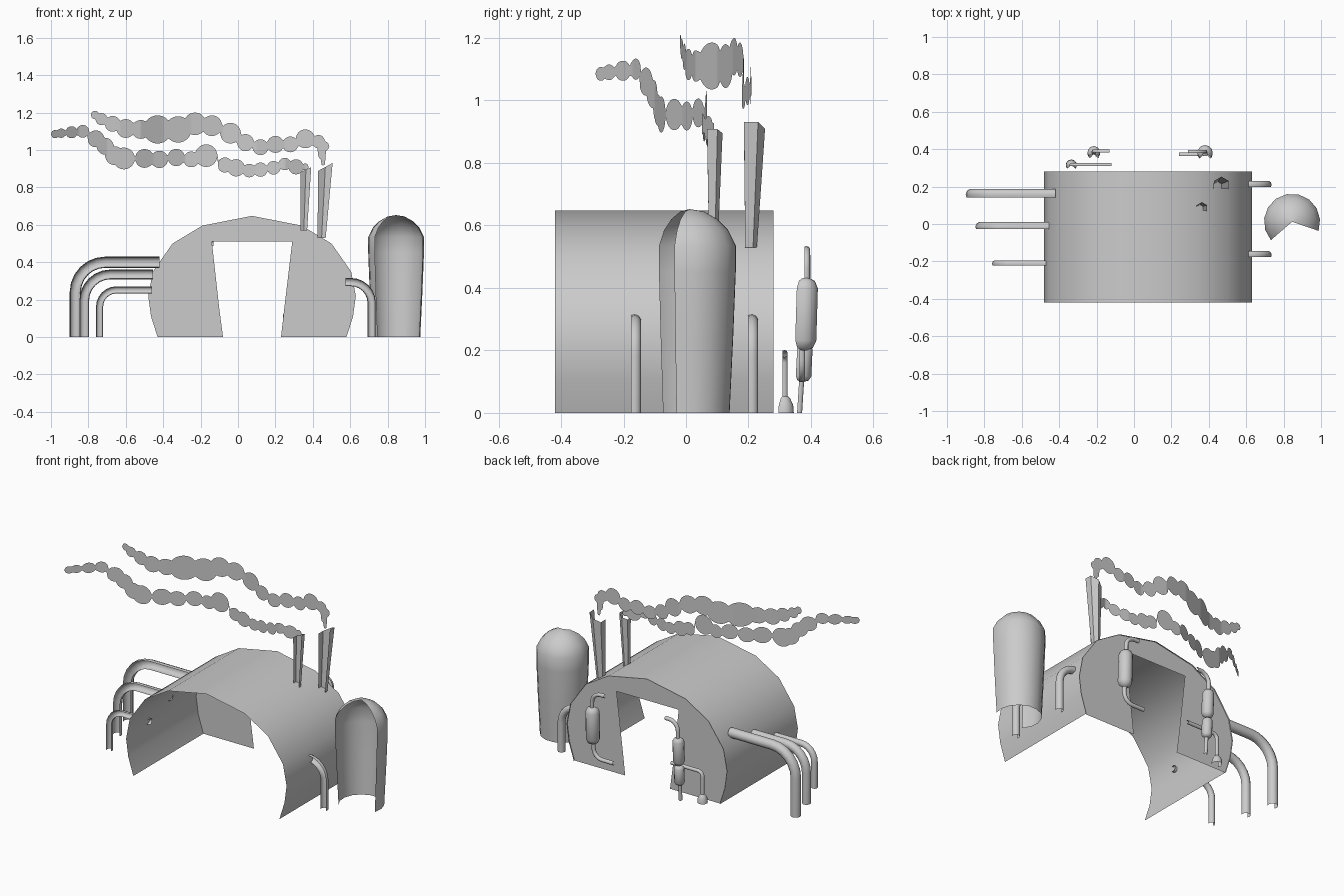
import bpy, math
from mathutils import Vector as V

if "Cube" in bpy.data.objects:
    bpy.data.objects.remove(bpy.data.objects["Cube"])


def make(name, verts, faces, angle=50):
    me = bpy.data.meshes.new(name)
    me.from_pydata([tuple(v) for v in verts], [], faces)
    me.update()
    ob = bpy.data.objects.new(name, me)
    bpy.context.collection.objects.link(ob)
    bpy.ops.object.select_all(action='DESELECT')
    ob.select_set(True)
    bpy.context.view_layer.objects.active = ob
    bpy.ops.object.shade_smooth_by_angle(angle=math.radians(angle))
    return ob


def tube(name, path, radii, seg=7, span=120, rot=0, slant=0):
    """Sweep of an arc section whose open side faces the front."""
    path = [V(p) for p in path]
    if not isinstance(radii, (list, tuple)):
        radii = [radii] * len(path)
    verts, faces, w = [], [], seg + 1
    for i, (p, r) in enumerate(zip(path, radii)):
        d = (path[min(i + 1, len(path) - 1)] - path[max(i - 1, 0)]).normalized()
        n = V((0, 1, 0))
        n = (n - d * n.dot(d)).normalized()
        b = d.cross(n)
        for j in range(w):
            a = math.radians(rot - span + 2 * span * j / seg)
            q = p + n * r * math.cos(a) + b * r * math.sin(a)
            if i == len(path) - 1:
                q.z += slant * (q.x - p.x)
            verts.append(q)
    for i in range(len(path) - 1):
        for j in range(seg):
            k = i * w + j
            faces.append((k, k + 1, k + 1 + w, k + w))
    return make(name, verts, faces)


def elbow(a, c, b, R, n=6):
    """Path a -> b with a rounded right-angle corner at c."""
    a, b, c = V(a), V(b), V(c)
    p, q = c + (a - c).normalized() * R, c + (b - c).normalized() * R
    m = p + q - c
    arc = [m + (p - m) * math.cos(t) + (q - m) * math.sin(t)
           for t in [math.pi / 2 * i / n for i in range(n + 1)]]
    return [a] + arc + [b]


# Barrel-vault shell and back wall with doorway
half = [(.505, 0), (.54, .11), (.555, .22), (.53, .35), (.425, .5), (.265, .596)]
CX = .075
prof = [(CX - x, z) for x, z in half] + [(CX, .648)] + [(CX + x, z) for x, z in reversed(half)]
n = len(prof)
make("vault_shell",
     [(x, -.42, z) for x, z in prof] + [(x, .28, z) for x, z in prof],
     [(i, i + 1, n + i + 1, n + i) for i in range(n - 1)])
door = [(.23, 0), (.247, .15), (.29, .51), (-.14, .51), (-.1, .15), (-.08, 0)]
outline = prof + door
make("back_wall", [(x, .272, z) for x, z in outline], [tuple(range(len(outline)))])

# Storage tank, open at the front
tube("storage_tank", [(.845, .012, z) for z in (0, .25, .45, .535, .585, .62, .645, .652)],
     [.13, .142, .15, .15, .125, .09, .045, .001], seg=10, rot=11)

# Large pipes on the left
for nm, x0, x1, y, z, r, R in [("upper", -.42, -.87, .158, .4, .03, .16),
                               ("middle", -.455, -.822, -.015, .335, .026, .14),
                               ("lower", -.46, -.74, -.212, .252, .019, .09)]:
    tube("left_pipe_" + nm, elbow((x0, y, z), (x1, y, z), (x1, y, 0), R), r)

# Small pipes on the right
for nm, y in (("back", .21), ("front", -.165)):
    tube("right_pipe_" + nm, elbow((.575, y, .294), (.714, y, .294), (.714, y, 0), .11), .022)

# Tapered smokestacks
tube("tall_stack", [(.447, .202, .53), (.467, .208, .91)], [.025, .045], seg=4, slant=.6)
tube("short_stack", [(.352, .083, .57), (.363, .084, .895)], [.02, .033], seg=4, slant=.5)


# Canisters and piping on the back wall
def canister(name, x, y0, y1, z0, z1, r):
    prof = [(0, .3), (.04, .75), (.14, 1), (.86, 1), (.96, .75), (1, .3)]
    tube(name, [(x, y0 + (y1 - y0) * t, z0 + (z1 - z0) * t) for t, _ in prof],
         [r * k for _, k in prof], seg=8, span=130)


canister("right_canister", .38, .375, .382, .2, .432, .041)
tube("right_canister_top_pipe",
     elbow((.38, .385, .42), (.38, .385, .522), (.29, .385, .522), .06), .012)
tube("right_canister_bottom_pipe",
     elbow((.38, .37, .21), (.38, .37, .11), (.24, .37, .11), .06), .012)
canister("left_canister_upper", -.215, .376, .384, .225, .4, .034)
canister("left_canister_lower", -.215, .37, .376, .1, .222, .03)
tube("left_canister_top_pipe",
     elbow((-.215, .387, .39), (-.215, .387, .5), (-.13, .387, .5), .06), .012)
tube("left_canister_drain", [(-.215, .361, 0), (-.215, .368, .11)], .011)
tube("valve_pipe", elbow((-.12, .315, .19), (-.335, .315, .19), (-.335, .315, .04), .03), .011)
tube("valve_cap", [(-.335, .315, z) for z in (0, .025, .045, .056)],
     [.03, .028, .019, .008], seg=8, span=130)


# Flat scalloped smoke trails: envelope of overlapping puffs
def lerp(pts, x):
    pts = sorted(pts)
    for p, q in zip(pts, pts[1:]):
        if x <= q[0]:
            t = max(0, (x - p[0]) / max(q[0] - p[0], 1e-6))
            return p[1] + (q[1] - p[1]) * t
    return pts[-1][1]


def smoke(name, puffs, plan, steps=220):
    lo = min(c - r for c, _, r in puffs)
    hi = max(c + r for c, _, r in puffs)
    mid = [(c, z) for c, z, _ in puffs]
    verts, faces = [], []
    for i in range(steps + 1):
        x = lo + (hi - lo) * i / steps
        zs = []
        for c, z, r in puffs:
            if abs(x - c) <= r + 1e-6:
                h = math.sqrt(max(0, r * r - (x - c) ** 2))
                zs += [z - h, z + h]
        if not zs:
            m = lerp(mid, x)
            zs = [m - .012, m + .012]
        y = lerp(plan, x)
        verts += [(x, y, min(zs)), (x, y, max(zs))]
        if i:
            k = 2 * i
            faces.append((k - 2, k, k + 1, k - 1))
    make(name, verts, faces)


smoke("upper_smoke",
      [(.455, .93, .012), (.447, .97, .018), (.463, 1.02, .025), (.43, 1.045, .035),
       (.36, 1.06, .05), (.28, 1.03, .042), (.2, 1.03, .045), (.12, 1.015, .042),
       (.04, 1.04, .045), (-.04, 1.09, .055), (-.14, 1.13, .055), (-.23, 1.14, .06),
       (-.32, 1.11, .07), (-.43, 1.11, .075), (-.52, 1.11, .05), (-.6, 1.115, .05),
       (-.67, 1.14, .042), (-.73, 1.165, .032), (-.765, 1.188, .022)],
      [(.46, .21), (.25, .205), (.1, .18), (-.08, .185), (-.25, .15), (-.4, .1),
       (-.52, .03), (-.63, 0), (-.78, -.02)])
smoke("lower_smoke",
      [(.36, .91, .018), (.31, .91, .04), (.25, .925, .033), (.19, .905, .036),
       (.12, .895, .038), (.06, .89, .036), (-.01, .905, .046), (-.07, .92, .04),
       (-.17, .97, .06), (-.25, .95, .042), (-.33, .96, .046), (-.42, .95, .046),
       (-.5, .955, .05), (-.61, .955, .058), (-.66, .97, .05), (-.71, 1.02, .045),
       (-.76, 1.06, .045), (-.83, 1.1, .034), (-.89, 1.095, .032), (-.945, 1.09, .025),
       (-.978, 1.085, .022)],
      [(.36, .09), (.25, .05), (.1, .07), (-.1, .068), (-.28, .06), (-.45, -.01),
       (-.55, -.065), (-.7, -.1), (-.85, -.17), (-1, -.29)])
